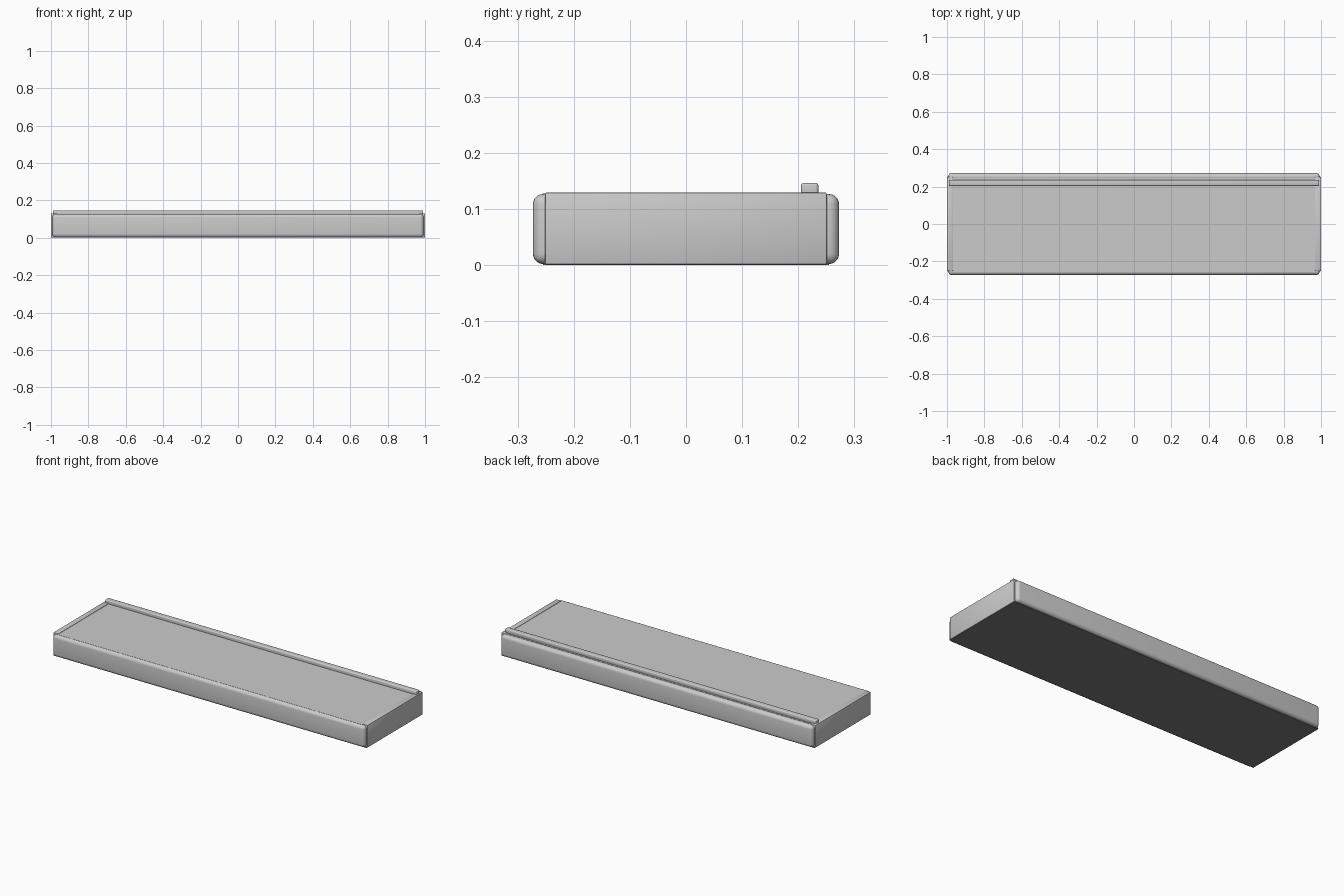
import bpy

if "Cube" in bpy.data.objects:
    bpy.data.objects.remove(bpy.data.objects["Cube"])


def material(name, v):
    m = bpy.data.materials.new(name)
    m.diffuse_color = (v, v, v, 1)
    m.use_nodes = True
    m.node_tree.nodes["Principled BSDF"].inputs["Base Color"].default_value = m.diffuse_color
    return m


grey = material("mid grey", 0.6)
dark = material("dark grey", 0.2)


def box(name, x, y, z, bevel=0.0, segments=3, mat=grey):
    """Bevelled box from (min, max) ranges."""
    bpy.ops.mesh.primitive_cube_add(size=1)
    ob = bpy.context.object
    ob.name = name
    ob.location = [(a + b) / 2 for a, b in (x, y, z)]
    ob.scale = [b - a for a, b in (x, y, z)]
    bpy.ops.object.transform_apply(location=True, rotation=False, scale=True)
    if bevel:
        m = ob.modifiers.new("bevel", 'BEVEL')
        m.width = bevel
        m.segments = segments
        bpy.ops.object.modifier_apply(modifier=m.name)
        bpy.ops.object.shade_smooth_by_angle(angle=0.7)
    ob.data.materials.append(mat)
    return ob


# shelf board filling the frame
box("shelf_board", (-0.97, 0.97), (-0.256, 0.245), (0.003, 0.1275))

# rounded front and back rails
box("front_rail", (-0.993, 0.993), (-0.273, -0.232), (0.002, 0.127), 0.019, 5)
box("back_rail", (-0.993, 0.993), (0.232, 0.273), (0.002, 0.127), 0.019, 5)

# end panels
box("left_end_panel", (-1.0, -0.968), (-0.251, 0.251), (0.001, 0.13), 0.003, 2)
box("right_end_panel", (0.968, 1.0), (-0.251, 0.251), (0.001, 0.13), 0.003, 2)

# raised stop strip along the back of the top
box("back_stop_strip", (-0.99, 0.99), (0.205, 0.236), (0.122, 0.147), 0.005, 3)

# dark plate covering the underside
box("underside_plate", (-0.997, 0.997), (-0.255, 0.255), (0.0, 0.003), mat=dark)
